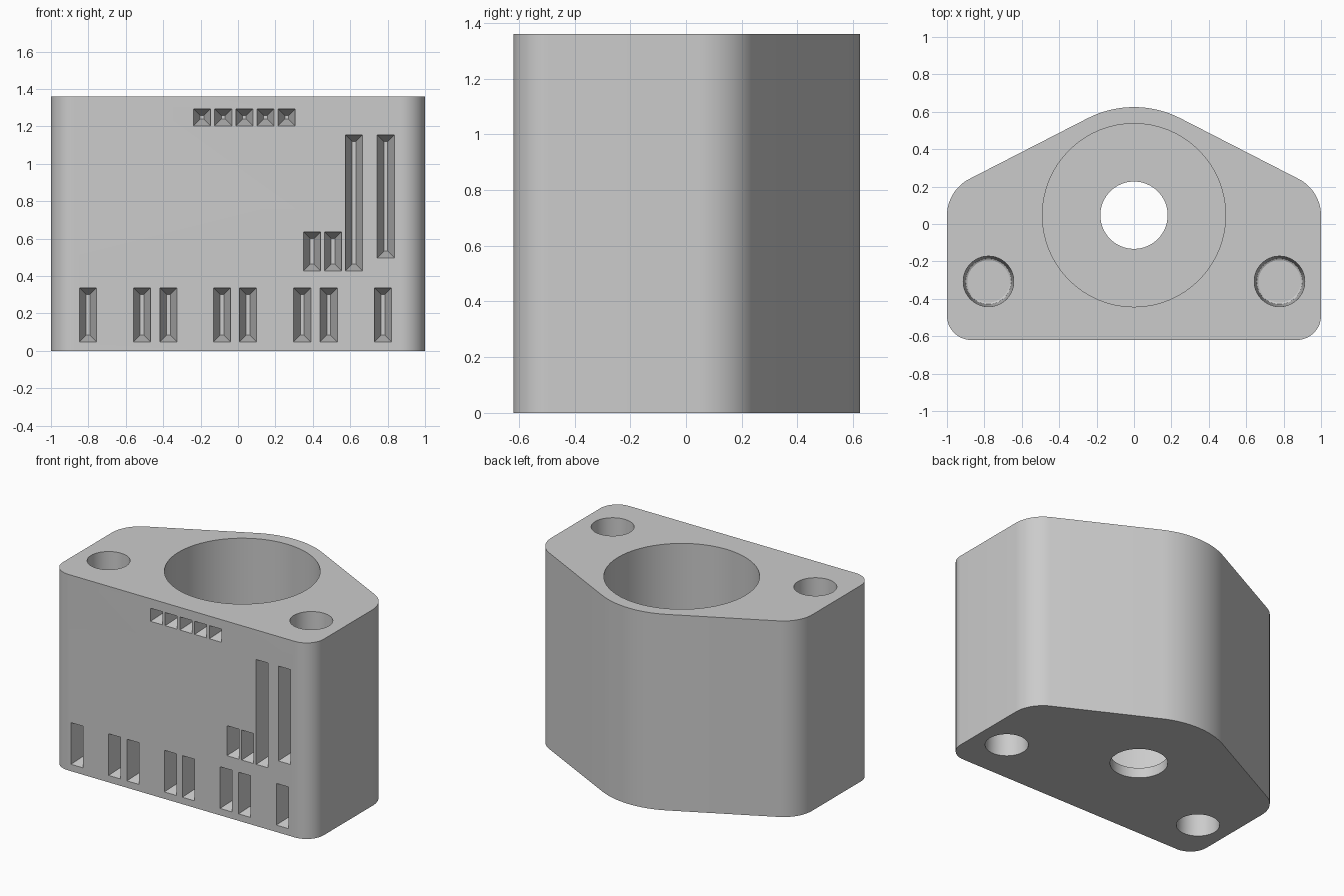
import bpy, bmesh
from math import cos, sin, pi, radians

if "Cube" in bpy.data.objects:
    bpy.data.objects.remove(bpy.data.objects["Cube"])

HEIGHT = 1.36
FRONT = -0.62

grey = bpy.data.materials.new("plain grey")
grey.use_nodes = True
grey.diffuse_color = (0.6, 0.6, 0.6, 1)
grey.node_tree.nodes["Principled BSDF"].inputs["Base Color"].default_value = (0.6, 0.6, 0.6, 1)


def arc(cx, cy, r, start, end, steps):
    angles = [radians(start + (end - start) * i / steps) for i in range(steps + 1)]
    return [(cx + r * cos(a), cy + r * sin(a)) for a in angles]


def loft(bm, rings):
    """Closed solid through a list of equal-length rings of points."""
    loops = [[bm.verts.new(p) for p in ring] for ring in rings]
    n = len(loops[0])
    for low, high in zip(loops, loops[1:]):
        for i in range(n):
            j = (i + 1) % n
            bm.faces.new((low[i], low[j], high[j], high[i]))
    bm.faces.new(loops[0][::-1])
    bm.faces.new(loops[-1])


def finish(name, bm):
    bmesh.ops.recalc_face_normals(bm, faces=bm.faces)
    mesh = bpy.data.meshes.new(name)
    bm.to_mesh(mesh)
    bm.free()
    mesh.materials.append(grey)
    obj = bpy.data.objects.new(name, mesh)
    bpy.context.collection.objects.link(obj)
    return obj


def round_hole(bm, x, y, sections):
    """Turned cutter from (radius, height) pairs."""
    loft(bm, [[(x + r * cos(2 * pi * i / 64), y + r * sin(2 * pi * i / 64), z)
               for i in range(64)] for r, z in sections])


def slot(bm, x, low, high):
    """Pocket in the front wall, narrowing inwards on all four sides."""
    rings = []
    for y, inset in ((FRONT - 0.1, 0), (FRONT, 0), (FRONT + 0.15, 0.036)):
        w = 0.046 - inset
        a, b = low + inset, high - inset
        rings.append([(x - w, y, a), (x + w, y, a), (x + w, y, b), (x - w, y, b)])
    loft(bm, rings)


# Body: rounded outline with a peaked back
SLOPE = 62.7
outline = (arc(0.87, -0.49, 0.13, -90, 0, 12)
           + arc(0.78, 0.045, 0.22, 0, SLOPE, 14)
           + arc(0, 0.08, 0.545, SLOPE, 180 - SLOPE, 16)
           + arc(-0.78, 0.045, 0.22, 180 - SLOPE, 180, 14)
           + arc(-0.87, -0.49, 0.13, 180, 270, 12))
bm = bmesh.new()
loft(bm, [[(x, y, z) for x, y in outline] for z in (0, HEIGHT)])
body = finish("block_body", bm)

# Stepped centre bore
bm = bmesh.new()
round_hole(bm, 0, 0.047, [(0.18, -0.1), (0.18, 0.07), (0.49, 0.07), (0.49, HEIGHT + 0.1)])
bore = finish("bore_cutter", bm)

# Blind bolt holes, from the top and the bottom on both sides
bm = bmesh.new()
DEPTH = 0.55
for x in (-0.778, 0.778):
    for face, out in ((HEIGHT, 1), (0, -1)):
        round_hole(bm, x, -0.307, [(0.135, face + out * 0.1), (0.135, face),
                                   (0.122, face - out * DEPTH),
                                   (0.113, face - out * (DEPTH + 0.005))])
bolts = finish("bolt_hole_cutter", bm)

# Front slots: upper row, lower row, and the group on the left side
bm = bmesh.new()
for i in range(5):
    slot(bm, -0.192 + 0.113 * i, 1.203, 1.294)
for x in (-0.802, -0.513, -0.372, -0.085, 0.053, 0.343, 0.485, 0.775):
    slot(bm, x, 0.048, 0.337)
for x in (0.396, 0.508):
    slot(bm, x, 0.428, 0.636)
slot(bm, 0.62, 0.428, 1.155)
slot(bm, 0.79, 0.497, 1.155)
slots = finish("slot_cutter", bm)

# Cut everything out of the body
bpy.context.view_layer.objects.active = body
body.select_set(True)
for cutter in (bore, bolts, slots):
    mod = body.modifiers.new(cutter.name, "BOOLEAN")
    mod.operation = "DIFFERENCE"
    mod.solver = "EXACT"
    mod.object = cutter
    bpy.ops.object.modifier_apply(modifier=mod.name)
    bpy.data.objects.remove(cutter)

bpy.ops.object.shade_smooth_by_angle(angle=radians(25))
